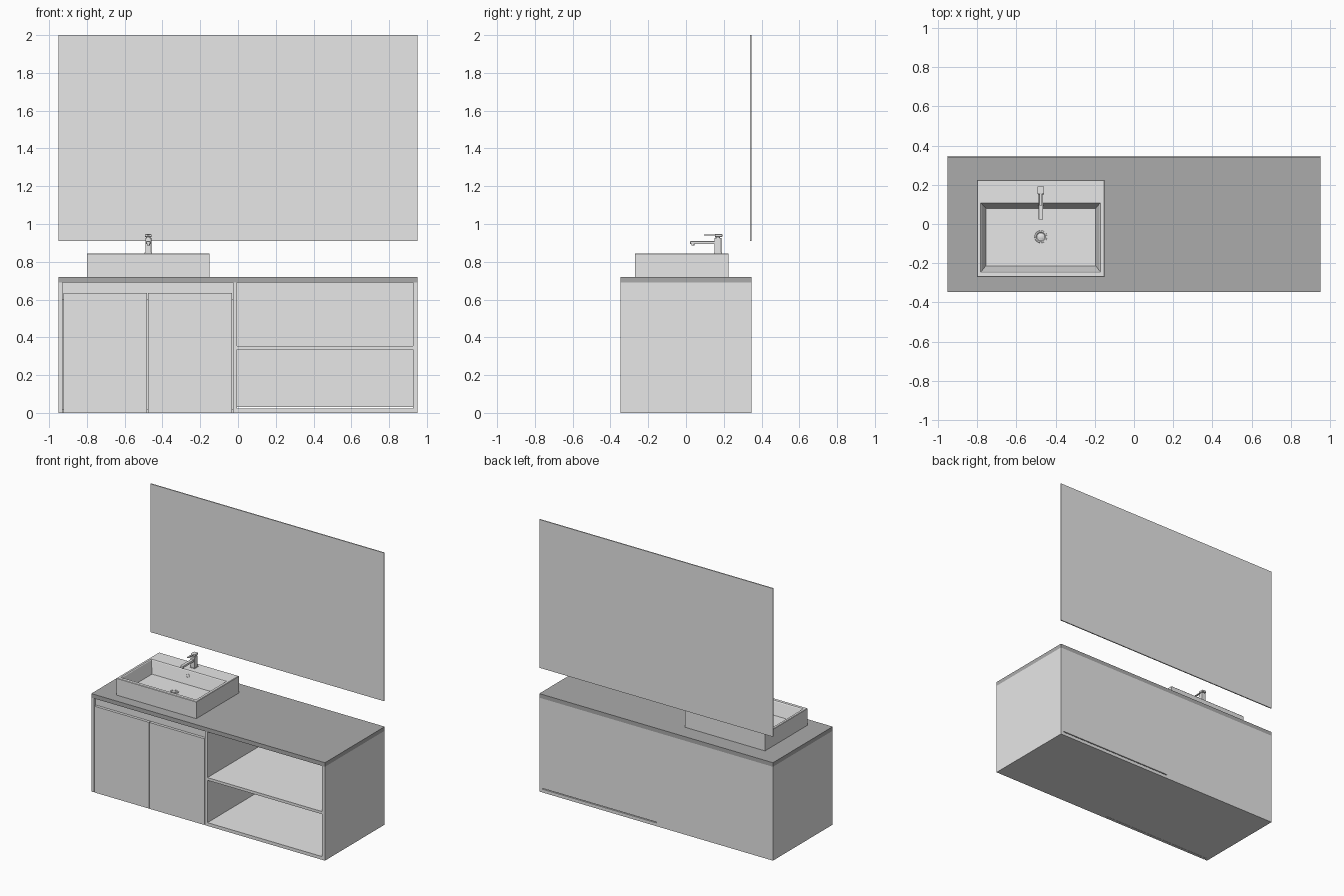
import bpy, bmesh, math
from mathutils import Matrix

if "Cube" in bpy.data.objects:
    bpy.data.objects.remove(bpy.data.objects["Cube"])


def material(name, v):
    m = bpy.data.materials.new(name)
    m.diffuse_color = (v, v, v, 1)
    m.use_nodes = True
    m.node_tree.nodes["Principled BSDF"].inputs["Base Color"].default_value = m.diffuse_color
    return m


LIGHT = material("light grey", 0.8)
STONE = material("stone grey", 0.41)


def finish(name, bm, mat):
    bmesh.ops.recalc_face_normals(bm, faces=bm.faces)
    me = bpy.data.meshes.new(name)
    bm.to_mesh(me)
    bm.free()
    me.materials.append(mat)
    ob = bpy.data.objects.new(name, me)
    bpy.context.collection.objects.link(ob)
    return ob


def box(name, x0, x1, y0, y1, z0, z1, mat=LIGHT, bevel=0):
    bm = bmesh.new()
    bmesh.ops.create_cube(bm, size=1)
    for v in bm.verts:
        v.co.x = x0 if v.co.x < 0 else x1
        v.co.y = y0 if v.co.y < 0 else y1
        v.co.z = z0 if v.co.z < 0 else z1
    if bevel:
        bmesh.ops.bevel(bm, geom=bm.edges[:], offset=bevel, segments=2,
                        affect='EDGES', profile=0.5)
    return finish(name, bm, mat)


def smooth(ob):
    bpy.context.view_layer.objects.active = ob
    ob.select_set(True)
    bpy.ops.object.shade_smooth_by_angle(angle=math.radians(35))
    ob.select_set(False)


def lathe(name, profile, center, tilt=0, steps=32):
    # revolve (radius, height) points round z, then tilt about x
    bm = bmesh.new()
    rings = [[bm.verts.new((r * math.cos(2 * math.pi * i / steps),
                            r * math.sin(2 * math.pi * i / steps), z))
              for i in range(steps)] for r, z in profile]
    for a, b in zip(rings, rings[1:]):
        for i in range(steps):
            j = (i + 1) % steps
            bm.faces.new((a[i], a[j], b[j], b[i]))
    bm.faces.new(rings[0])
    bm.faces.new(rings[-1])
    bm.transform(Matrix.Translation(center) @ Matrix.Rotation(tilt, 4, 'X'))
    smooth(finish(name, bm, LIGHT))


F, B = -0.347, 0.347          # front and back planes

# Countertop and mirror
box("countertop", -0.95, 0.95, F, B, 0.69, 0.72, STONE)
box("mirror", -0.95, 0.95, 0.339, B, 0.91, 2.0)

# Cabinet carcass
box("left_side", -0.95, -0.93, F, B, 0, 0.69)
box("right_side", 0.926, 0.95, F, B, 0, 0.69)
box("divider", -0.027, -0.005, F, B, 0, 0.69)
box("back_panel_left", -0.93, -0.027, 0.327, B, 0, 0.69)
box("back_panel_right", -0.005, 0.926, 0.327, B, 0.03, 0.69)
box("bottom_left", -0.93, -0.027, -0.325, 0.327, 0, 0.02)
box("bottom_right", -0.005, 0.926, F, B, 0, 0.024)
box("middle_shelf", -0.005, 0.926, F, 0.327, 0.335, 0.355)

# Doors with recessed finger rail above them
box("door_left", -0.925, -0.481, F, -0.327, 0, 0.634)
box("door_right", -0.476, -0.031, F, -0.327, 0, 0.634)
box("finger_rail", -0.93, -0.027, -0.327, -0.307, 0.60, 0.69)

# Basin: rectangular loops from the foot, over the rim, down to the floor
loops = [(-0.80, -0.15, -0.27, 0.225, 0.72),
         (-0.80, -0.15, -0.27, 0.225, 0.842),
         (-0.797, -0.153, -0.267, 0.222, 0.845),
         (-0.782, -0.170, -0.245, 0.108, 0.845),
         (-0.777, -0.175, -0.240, 0.104, 0.840),
         (-0.755, -0.195, -0.213, 0.080, 0.752)]
bm = bmesh.new()
rings = [[bm.verts.new(p) for p in ((a, c, z), (b, c, z), (b, d, z), (a, d, z))]
         for a, b, c, d, z in loops]
for p, q in zip(rings, rings[1:]):
    for i in range(4):
        j = (i + 1) % 4
        bm.faces.new((p[i], p[j], q[j], q[i]))
bm.faces.new(rings[0])
bm.faces.new(rings[-1])
finish("basin", bm, LIGHT)

# Drain and overflow ring
CX = -0.475
lathe("drain_ring", [(0.032, 0), (0.031, 0.004), (0.024, 0.004), (0.020, 0.001)],
      (CX, -0.065, 0.752))
lathe("drain_plug", [(0.015, 0), (0.015, 0.005), (0.012, 0.007)],
      (CX, -0.065, 0.752))
lathe("overflow_ring", [(0.014, 0), (0.014, 0.003), (0.010, 0.003), (0.009, 0.001)],
      (CX, 0.0955, 0.808), tilt=math.radians(75))

# Tap
box("tap_base", CX - 0.019, CX + 0.019, 0.148, 0.19, 0.845, 0.849)
box("tap_body", CX - 0.016, CX + 0.016, 0.151, 0.187, 0.845, 0.926, bevel=0.002)
box("tap_spout", CX - 0.011, CX + 0.011, 0.022, 0.155, 0.893, 0.909, bevel=0.002)
lathe("tap_aerator", [(0.008, 0), (0.008, 0.01)], (CX, 0.036, 0.886))
lathe("tap_neck", [(0.012, 0), (0.012, 0.01)], (CX, 0.169, 0.924))
box("tap_handle_cap", CX - 0.017, CX + 0.017, 0.153, 0.192, 0.932, 0.946, bevel=0.002)
box("tap_lever", CX - 0.006, CX + 0.006, 0.095, 0.158, 0.939, 0.945)
